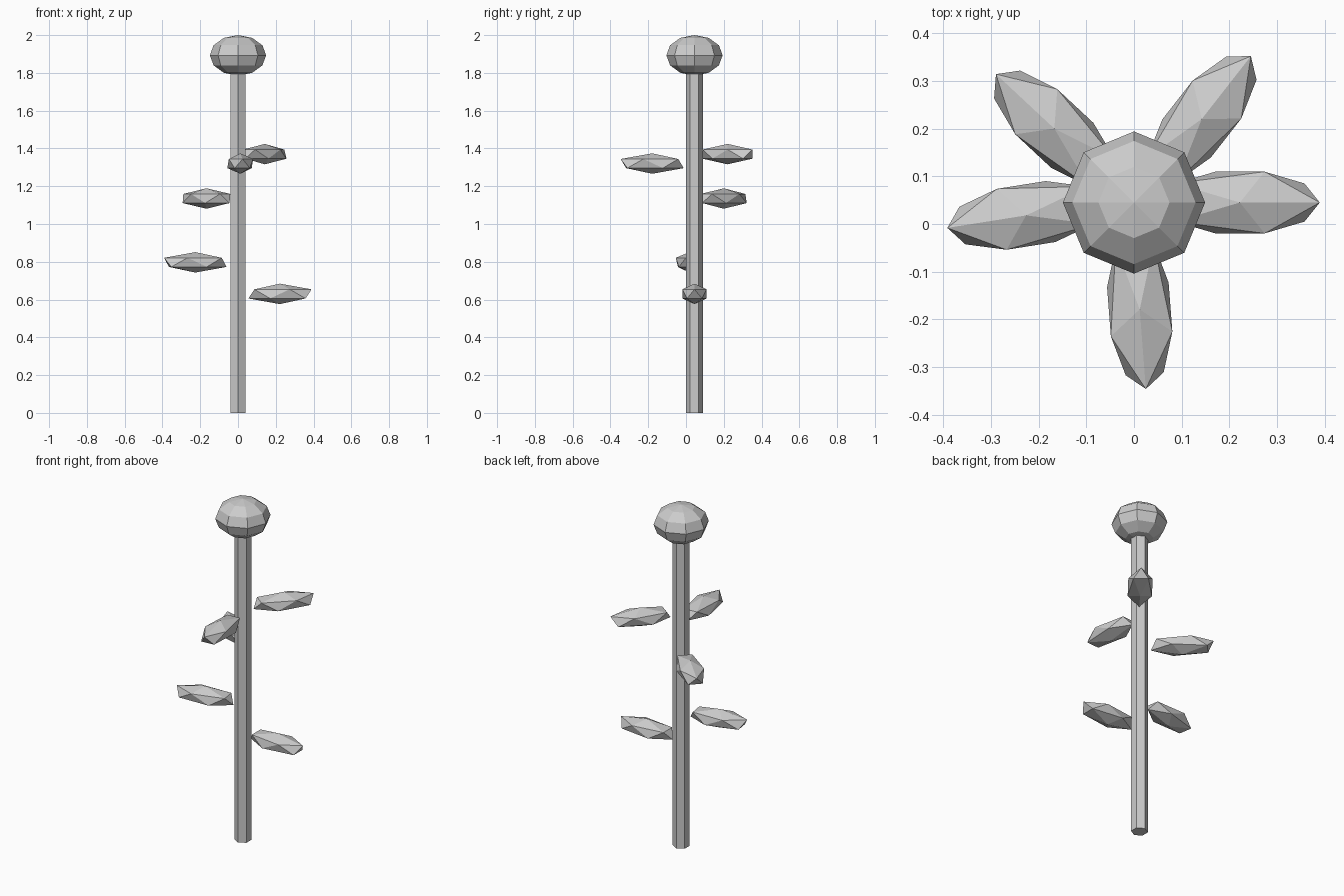
import bpy
import math

cube = bpy.data.objects.get("Cube")
if cube:
    bpy.data.objects.remove(cube, do_unlink=True)

grey = bpy.data.materials.new("plain_grey")
grey.use_nodes = True
colour = (0.6, 0.6, 0.6, 1)
grey.diffuse_color = colour
grey.node_tree.nodes["Principled BSDF"].inputs["Base Color"].default_value = colour

AXIS_Y = 0.045  # stem axis sits slightly behind the centre


def finish(name):
    obj = bpy.context.object
    obj.name = name
    obj.data.name = name
    obj.data.materials.append(grey)
    bpy.ops.object.shade_flat()
    return obj


# Six-sided stem with a corner facing the front
bpy.ops.mesh.primitive_cylinder_add(
    vertices=6, radius=0.045, depth=1.82, location=(0, AXIS_Y, 0.91))
finish("stem")

# Flattened faceted flower head
bpy.ops.mesh.primitive_uv_sphere_add(
    segments=8, ring_count=6, radius=1, location=(0, AXIS_Y, 1.893))
finish("flower_head").scale = (0.149, 0.149, 0.107)

# Leaves around the stem: name, centre, heading in degrees
leaves = [
    ("left_leaf", (0.222, 0.045, 0.63), 0),
    ("back_left_leaf", (0.142, 0.22, 1.37), 52),
    ("back_right_leaf", (-0.167, 0.20, 1.135), 137),
    ("right_leaf", (-0.226, 0.018, 0.797), 189),
    ("front_leaf", (0.012, -0.179, 1.32), 274.4),
]
for name, centre, heading in leaves:
    bpy.ops.mesh.primitive_ico_sphere_add(
        subdivisions=1, radius=1, location=centre,
        rotation=(0, 0, math.radians(heading)))
    finish(name).scale = (0.187, 0.076, 0.054)
